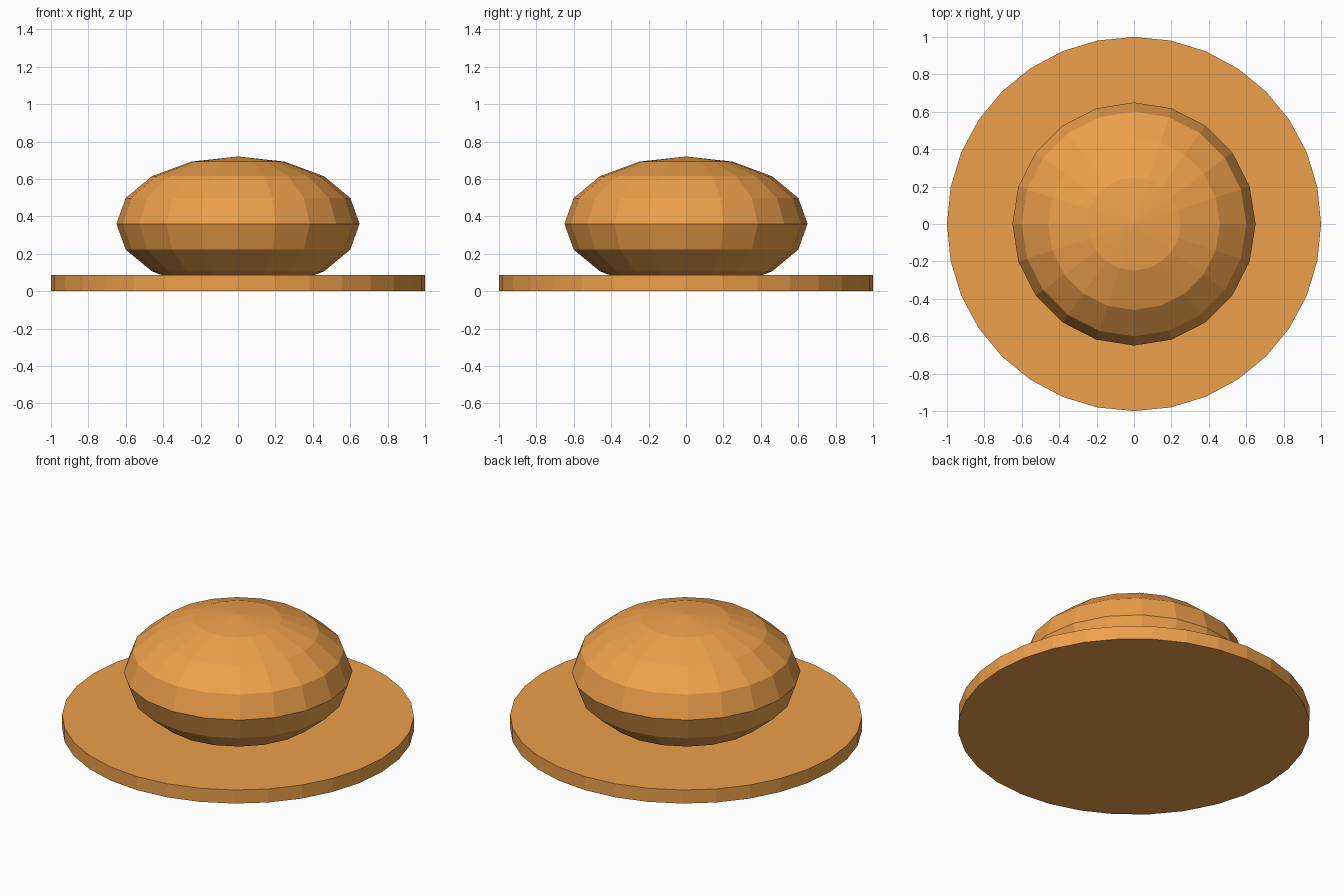
import bpy

if "Cube" in bpy.data.objects:
    bpy.data.objects.remove(bpy.data.objects["Cube"])

# Shared orange material
orange = bpy.data.materials.new("orange")
orange.diffuse_color = (0.85, 0.35, 0.07, 1)
orange.use_nodes = True
orange.node_tree.nodes["Principled BSDF"].inputs["Base Color"].default_value = orange.diffuse_color


def finish(name):
    obj = bpy.context.object
    obj.name = name
    obj.data.materials.append(orange)
    return obj


# Flat round brim
BRIM_H = 0.085
bpy.ops.mesh.primitive_cylinder_add(vertices=32, radius=1, depth=BRIM_H,
                                    location=(0, 0, BRIM_H / 2))
finish("brim")

# Squashed low-poly crown, sunk into the brim
bpy.ops.mesh.primitive_uv_sphere_add(segments=20, ring_count=8, radius=1,
                                     location=(0, 0, 0.36))
crown = finish("crown")
crown.scale = (0.65, 0.65, 0.36)
bpy.ops.object.transform_apply(location=False, rotation=False, scale=True)
